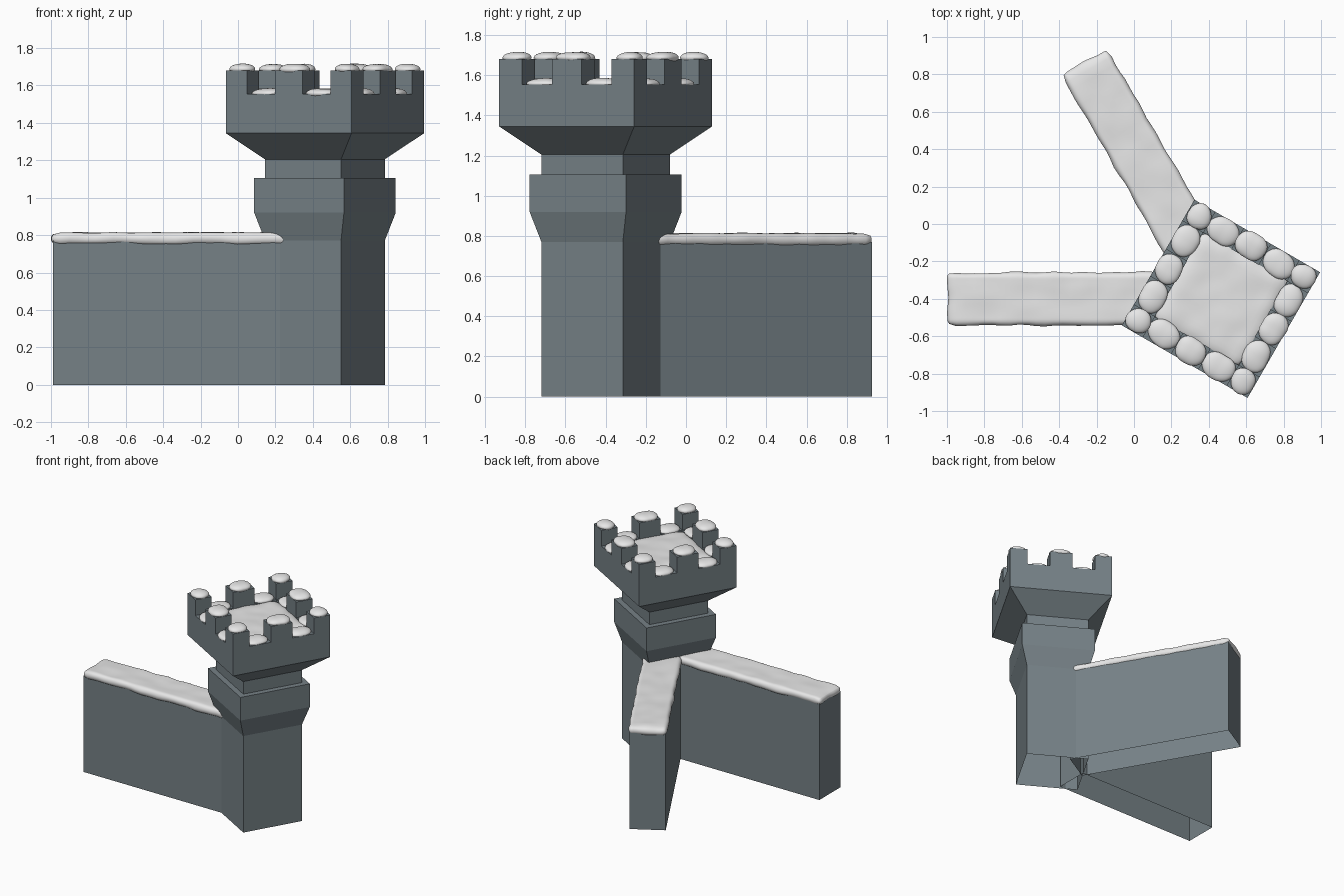
import bpy
import bmesh
from math import radians, pi
from mathutils import Matrix, Vector, noise

cube = bpy.data.objects.get("Cube")
if cube:
    bpy.data.objects.remove(cube, do_unlink=True)


def material(name, colour):
    m = bpy.data.materials.new(name)
    m.use_nodes = True
    m.diffuse_color = colour
    m.node_tree.nodes["Principled BSDF"].inputs["Base Color"].default_value = colour
    return m


STONE = material("grey stone", (0.18, 0.22, 0.24, 1))
SNOW = material("snow white", (0.8, 0.8, 0.8, 1))
CENTRE = Matrix.Translation((0.465, -0.4, 0))
TOWER = CENTRE @ Matrix.Rotation(radians(-30), 4, "Z")


def finish(name, bm, mat, matrix, smooth=False):
    bmesh.ops.recalc_face_normals(bm, faces=bm.faces)
    me = bpy.data.meshes.new(name)
    bm.to_mesh(me)
    bm.free()
    me.materials.append(mat)
    for p in me.polygons:
        p.use_smooth = smooth
    ob = bpy.data.objects.new(name, me)
    ob.matrix_world = matrix
    bpy.context.collection.objects.link(ob)
    return ob


def block(name, centre, size, matrix, open_bottom=False):
    """Plain stone box."""
    bm = bmesh.new()
    bmesh.ops.create_cube(bm, size=1)
    for v in bm.verts:
        v.co = Vector(centre) + v.co * Vector(size)
    if open_bottom:
        bmesh.ops.delete(bm, geom=[min(bm.faces, key=lambda f: f.calc_center_median().z)],
                         context="FACES_ONLY")
    return finish(name, bm, STONE, matrix)


def snow(name, centre, size, radius, matrix, cuts=10, rough=0.01):
    """Soft rounded box with an uneven outline; radius is set per axis."""
    bm = bmesh.new()
    bmesh.ops.create_cube(bm, size=1)
    bmesh.ops.subdivide_edges(bm, edges=bm.edges, cuts=cuts, use_grid_fill=True)
    half = Vector(size) / 2
    rad = Vector(min(r, h) for r, h in zip(radius, half))
    for v in bm.verts:
        p = v.co * Vector(size)
        core = Vector(max(-(h - r), min(h - r, c)) for c, h, r in zip(p, half, rad))
        d = Vector((c - k) / r for c, k, r in zip(p, core, rad)).normalized()
        p = core + d * rad + Vector(centre)
        wobble = noise.noise((matrix @ p) * 9) * rough
        v.co = p + d * Vector((1, 1, 0.5)) * wobble
    return finish(name, bm, SNOW, matrix, smooth=True)


# Tower body: square rings of (half width, height), open at the base
rings = [(0.234, 0), (0.234, 0.77), (0.277, 0.92), (0.277, 1.105), (0.234, 1.105),
         (0.234, 1.205), (0.388, 1.345), (0.388, 1.555), (0.26, 1.555), (0.26, 1.52)]
bm = bmesh.new()
last = None
for h, z in rings:
    ring = [bm.verts.new((x * h, y * h, z)) for x, y in ((1, 1), (-1, 1), (-1, -1), (1, -1))]
    if last:
        for i in range(4):
            j = (i + 1) % 4
            bm.faces.new((last[i], last[j], ring[j], ring[i]))
    last = ring
bm.faces.new(last)
finish("tower_body", bm, STONE, TOWER)

# Snow on the tower floor
snow("tower_floor_snow", (0, 0, 1.53), (0.55, 0.55, 0.06), (0.07, 0.07, 0.03),
     TOWER, cuts=20, rough=0.015)

# Battlements: each side has a corner merlon, a middle merlon and two gaps
DEPTH, EDGE = 0.13, 0.388
mid = EDGE - DEPTH / 2
for side in range(4):
    turn = TOWER @ Matrix.Rotation(side * pi / 2, 4, "Z")
    for label, y, width in (("corner", mid, 0.13), ("middle", 0, 0.17)):
        block(f"{label}_merlon_{side}", (mid, y, 1.61), (DEPTH, width, 0.14), turn)
        snow(f"{label}_merlon_snow_{side}", (mid, y, 1.687), (DEPTH + 0.01, width, 0.058),
             (0.065, 0.07, 0.029), turn)
    for label, y in (("first", -0.172), ("second", 0.172)):
        snow(f"{label}_gap_snow_{side}", (mid - 0.005, y, 1.557), (0.14, 0.18, 0.055),
             (0.07, 0.075, 0.028), turn)

# Two walls running out from the tower, each capped with snow
for name, angle in (("right_wall", 180), ("back_wall", 120)):
    run = CENTRE @ Matrix.Rotation(radians(angle), 4, "Z")
    start, end = 0.19, 1.455
    block(name, ((start + end) / 2, 0, 0.385), (end - start, 0.264, 0.77), run, open_bottom=True)
    snow(name + "_snow", ((start + end) / 2, 0, 0.781), (end - start + 0.014, 0.284, 0.064),
         (0.035, 0.03, 0.032), run, cuts=26, rough=0.012)
